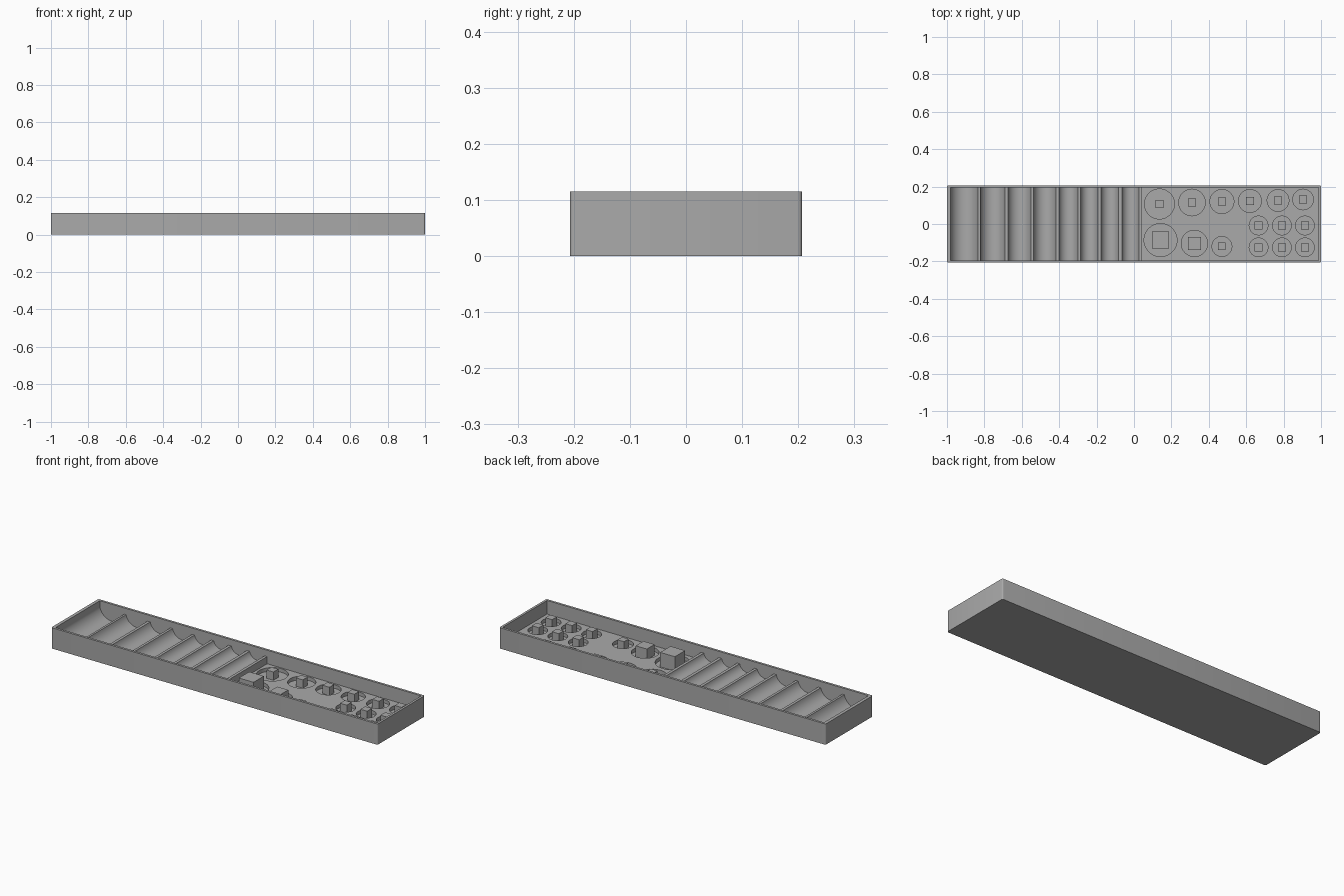
import bpy, bmesh, math

old = bpy.data.objects.get("Cube")
if old:
    bpy.data.objects.remove(old, do_unlink=True)

grey = bpy.data.materials.new("plain grey")
grey.use_nodes = True
colour = (0.4, 0.4, 0.4, 1)
grey.diffuse_color = colour
grey.node_tree.nodes["Principled BSDF"].inputs["Base Color"].default_value = colour

HEIGHT, RIDGE, FLOOR, RECESS = 0.115, 0.08, 0.04, 0.02
HALF_Y, INNER_Y = 0.207, 0.194


def finish(bm, name):
    bmesh.ops.recalc_face_normals(bm, faces=bm.faces)
    mesh = bpy.data.meshes.new(name)
    bm.to_mesh(mesh)
    bm.free()
    mesh.materials.append(grey)
    obj = bpy.data.objects.new(name, mesh)
    bpy.context.collection.objects.link(obj)
    return obj


def add_box(bm, x, y, z0, z1, half_x, half_y):
    made = bmesh.ops.create_cube(bm, size=1)["verts"]
    bmesh.ops.scale(bm, verts=made, vec=(2 * half_x, 2 * half_y, z1 - z0))
    bmesh.ops.translate(bm, verts=made, vec=(x, y, (z0 + z1) / 2))


def cut(target, cutter):
    cutter.hide_render = True
    mod = target.modifiers.new("cut", "BOOLEAN")
    mod.operation, mod.solver, mod.object = "DIFFERENCE", "EXACT", cutter
    bpy.context.view_layer.objects.active = target
    bpy.ops.object.modifier_apply(modifier=mod.name)
    bpy.data.objects.remove(cutter, do_unlink=True)


# Tray block with softened upright corners
bm = bmesh.new()
add_box(bm, 0, 0, 0, HEIGHT, 1, HALF_Y)
upright = [e for e in bm.edges if abs(e.verts[0].co.z - e.verts[1].co.z) > 0.01]
bmesh.ops.bevel(bm, geom=upright, offset=0.008, segments=4, profile=0.5, affect="EDGES")
tray = finish(bm, "tray")

# Cavity profile: row of round troughs, divider, then a flat deeper floor
troughs = [(-0.982, -0.834), (-0.822, -0.69), (-0.674, -0.551), (-0.537, -0.417),
           (-0.402, -0.30), (-0.285, -0.193), (-0.177, -0.082), (-0.065, 0.027)]
profile = [(-0.982, HEIGHT + 0.05)]
for x0, x1 in troughs:
    mid, half = (x0 + x1) / 2, (x1 - x0) / 2
    depth = half * 0.8
    radius = (half * half + depth * depth) / (2 * depth)
    spread = math.asin(half / radius)
    for i in range(21):
        a = spread * (i / 10 - 1)
        profile.append((mid + radius * math.sin(a),
                        RIDGE - depth + radius * (1 - math.cos(a))))
profile += [(0.043, RIDGE), (0.043, FLOOR), (0.987, FLOOR), (0.987, HEIGHT + 0.05)]
bm = bmesh.new()
face = bm.faces.new([bm.verts.new((x, -INNER_Y, z)) for x, z in profile])
swept = bmesh.ops.extrude_face_region(bm, geom=[face])["geom"]
bmesh.ops.translate(bm, vec=(0, 2 * INNER_Y, 0),
                    verts=[v for v in swept if isinstance(v, bmesh.types.BMVert)])
cut(tray, finish(bm, "cavity_cutter"))

# Round seats: x, y, recess radius, post half width, post top
seats = [(0.136, 0.107, 0.08, 0.021, 0.066), (0.31, 0.115, 0.071, 0.021, 0.066),
         (0.47, 0.12, 0.064, 0.021, 0.066), (0.62, 0.123, 0.061, 0.021, 0.066),
         (0.77, 0.126, 0.058, 0.021, 0.066), (0.904, 0.131, 0.055, 0.021, 0.066),
         (0.142, -0.086, 0.088, 0.045, 0.1), (0.323, -0.104, 0.07, 0.034, 0.08),
         (0.47, -0.12, 0.053, 0.02, 0.066)]
seats += [(x, y, 0.05, 0.021, 0.068) for x in (0.666, 0.791, 0.914) for y in (-0.008, -0.125)]
bm = bmesh.new()
for x, y, r, half, top in seats:
    disc = bmesh.ops.create_cone(bm, cap_ends=True, segments=48, radius1=r, radius2=r,
                                 depth=0.06)["verts"]
    bmesh.ops.translate(bm, verts=disc, vec=(x, y, RECESS + 0.03))
cut(tray, finish(bm, "recess_cutter"))

# Square post standing in each seat
for n, (x, y, r, half, top) in enumerate(seats, 1):
    bm = bmesh.new()
    add_box(bm, x, y, RECESS - 0.005, top, half, half)
    finish(bm, f"square_post_{n}")

bpy.ops.object.select_all(action="DESELECT")
tray.select_set(True)
bpy.context.view_layer.objects.active = tray
bpy.ops.object.shade_smooth_by_angle(angle=math.radians(30))
